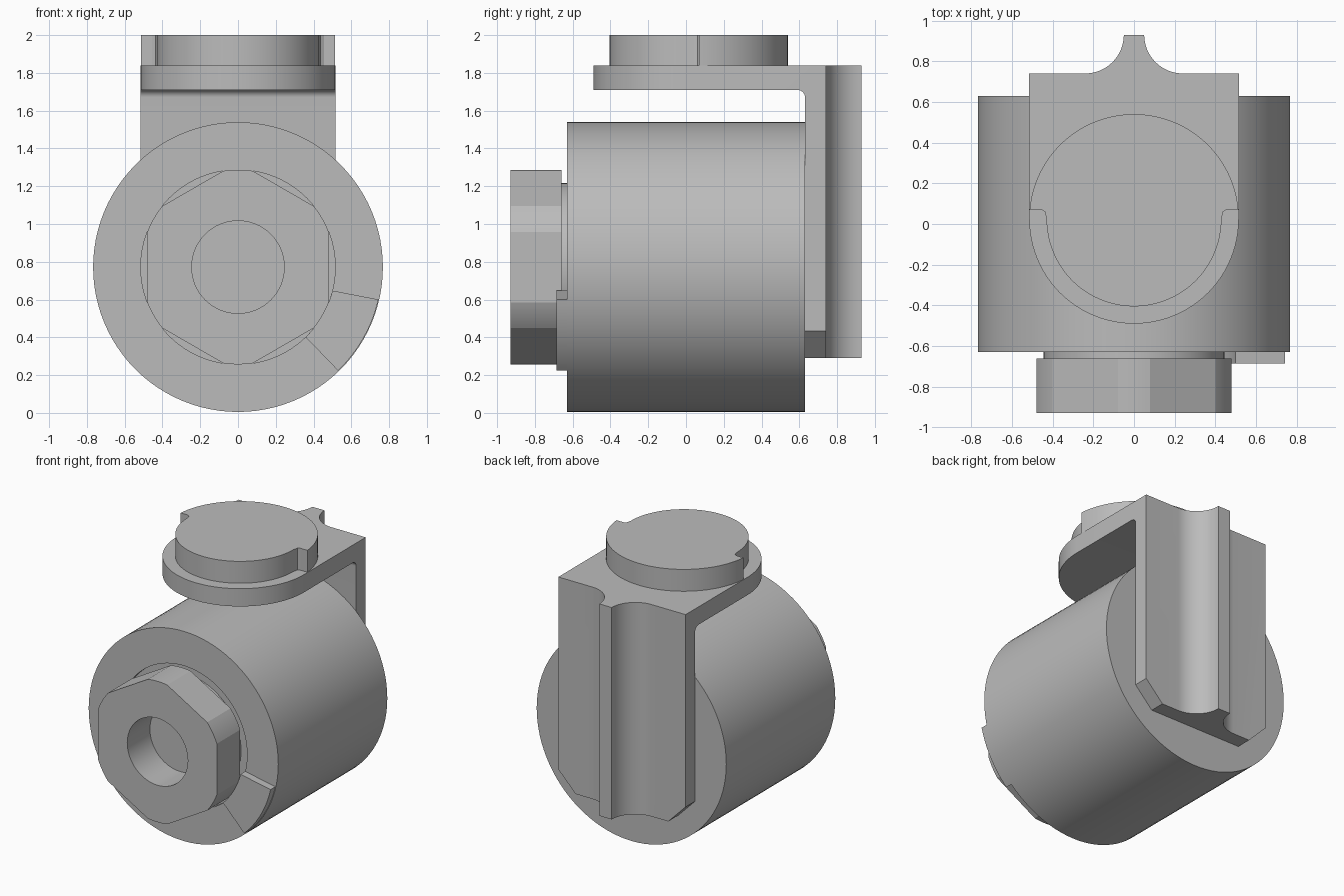
import bpy, bmesh
from math import sin, cos, radians, asin, acos, degrees
from mathutils import Vector

if "Cube" in bpy.data.objects:
    bpy.data.objects.remove(bpy.data.objects["Cube"], do_unlink=True)

steel = bpy.data.materials.new("plain grey metal")
steel.use_nodes = True
GREY = (0.5, 0.5, 0.5, 1)
steel.diffuse_color = GREY
steel.node_tree.nodes["Principled BSDF"].inputs["Base Color"].default_value = GREY

AXIS_Z = 0.772     # height of the barrel axis
BARREL_R = 0.767
HEAD_R = 0.515     # shared radius of bolt head, recess and top disc
DISC_Y = 0.025     # centre of the top disc


def arc(r, a0, a1, n=24, cx=0.0, cy=0.0):
    """Points on an arc, angles in degrees."""
    return [(cx + r * cos(radians(a0 + (a1 - a0) * i / n)),
             cy + r * sin(radians(a0 + (a1 - a0) * i / n))) for i in range(n + 1)]


def circle(r, n=96):
    return arc(r, 0, 360, n, 0, AXIS_Z)[:-1]


PLACE = {"x": lambda p, d: (d, p[0], p[1]),
         "y": lambda p, d: (p[0], d, p[1]),
         "z": lambda p, d: (p[0], p[1], d)}


def prism(name, outline, axis, lo, hi):
    """Extrude a flat outline along one axis."""
    bm = bmesh.new()
    face = bm.faces.new([bm.verts.new(PLACE[axis](p, lo)) for p in outline])
    new = bmesh.ops.extrude_face_region(bm, geom=[face])["geom"]
    step = Vector(PLACE[axis]((0, 0), hi - lo))
    bmesh.ops.translate(bm, vec=step, verts=[g for g in new if isinstance(g, bmesh.types.BMVert)])
    bmesh.ops.recalc_face_normals(bm, faces=bm.faces)
    mesh = bpy.data.meshes.new(name)
    bm.to_mesh(mesh)
    bm.free()
    mesh.materials.append(steel)
    obj = bpy.data.objects.new(name, mesh)
    bpy.context.collection.objects.link(obj)
    return obj


def activate(obj):
    bpy.ops.object.select_all(action="DESELECT")
    obj.select_set(True)
    bpy.context.view_layer.objects.active = obj


def cut(obj, cutter):
    cutter.hide_render = True
    mod = obj.modifiers.new("cut", "BOOLEAN")
    mod.operation, mod.solver, mod.object = "DIFFERENCE", "EXACT", cutter
    activate(obj)
    bpy.ops.object.modifier_apply(modifier=mod.name)
    bpy.data.objects.remove(cutter, do_unlink=True)


def smooth(obj):
    activate(obj)
    bpy.ops.object.shade_smooth_by_angle(angle=radians(20))


# Barrel with a shallow round recess in its front
barrel = prism("barrel", circle(BARREL_R), "y", -0.63, 0.63)
cut(barrel, prism("recess_cutter", circle(HEAD_R), "y", -0.8, -0.6))

# Collar between barrel and bolt head
collar = prism("bolt_collar", circle(0.445), "y", -0.665, -0.595)

# Hexagonal bolt head with rounded corners and a blind bore
APOTHEM = 0.48
half_flat = degrees(acos(APOTHEM / HEAD_R))
hexagon = []
for k in range(6):
    hexagon += arc(HEAD_R, 60 * k + half_flat, 60 * (k + 1) - half_flat, 8, 0, AXIS_Z)
head = prism("bolt_head", hexagon, "y", -0.93, -0.66)
cut(head, prism("bore_cutter", circle(0.245, 64), "y", -1.1, -0.668))

# Stop block on the barrel's front rim
sector = arc(BARREL_R - 0.004, -46, -13, 16, 0, AXIS_Z) + arc(HEAD_R, -14, -46, 12, 0, AXIS_Z)
stop = prism("stop_block", sector, "y", -0.685, -0.62)

# Bracket: one plan outline (round front, square arm, flared back rib)
FLARE = 0.19
outline = arc(HEAD_R, 180, 360, 48, 0, DISC_Y)
outline += [(HEAD_R, 0.74)]
outline += arc(FLARE, 270, 180, 16, 0.05 + FLARE, 0.74 + FLARE)
outline += arc(FLARE, 0, -90, 16, -0.05 - FLARE, 0.74 + FLARE)
outline += [(-HEAD_R, 0.74)]
bracket = prism("bracket", outline, "z", 0.29, 1.84)
# open the space under the arm, with a filleted inner corner
under_arm = [(-1, 0), (0.63, 0)] + arc(0.04, 0, 90, 8, 0.59, 1.67) + [(-1, 1.71)]
cut(bracket, prism("under_arm_cutter", under_arm, "x", -1, 1))
# chamfer the lower corners of the back plate
for s in (-1, 1):
    corner = [(s * 0.37, 0.285), (s * 0.6, 0.285), (s * 0.6, 0.52)]
    cut(bracket, prism("chamfer_cutter", corner, "y", 0.5, 1))

# Cap on the arm: full radius behind, stepped in at the front
SHOULDER = 0.07
CAP_R = 0.43
a = degrees(asin((SHOULDER - DISC_Y) / HEAD_R))
cap_outline = arc(HEAD_R, a, 180 - a, 48, 0, DISC_Y)
cap_outline += [(-0.455, SHOULDER), (-0.438, 0.06)]
cap_outline += arc(CAP_R, 180, 360, 48, 0, DISC_Y)
cap_outline += [(0.438, 0.06), (0.455, SHOULDER)]
cap = prism("top_cap", cap_outline, "z", 1.835, 2.0)

for part in (barrel, collar, head, stop, bracket, cap):
    smooth(part)
